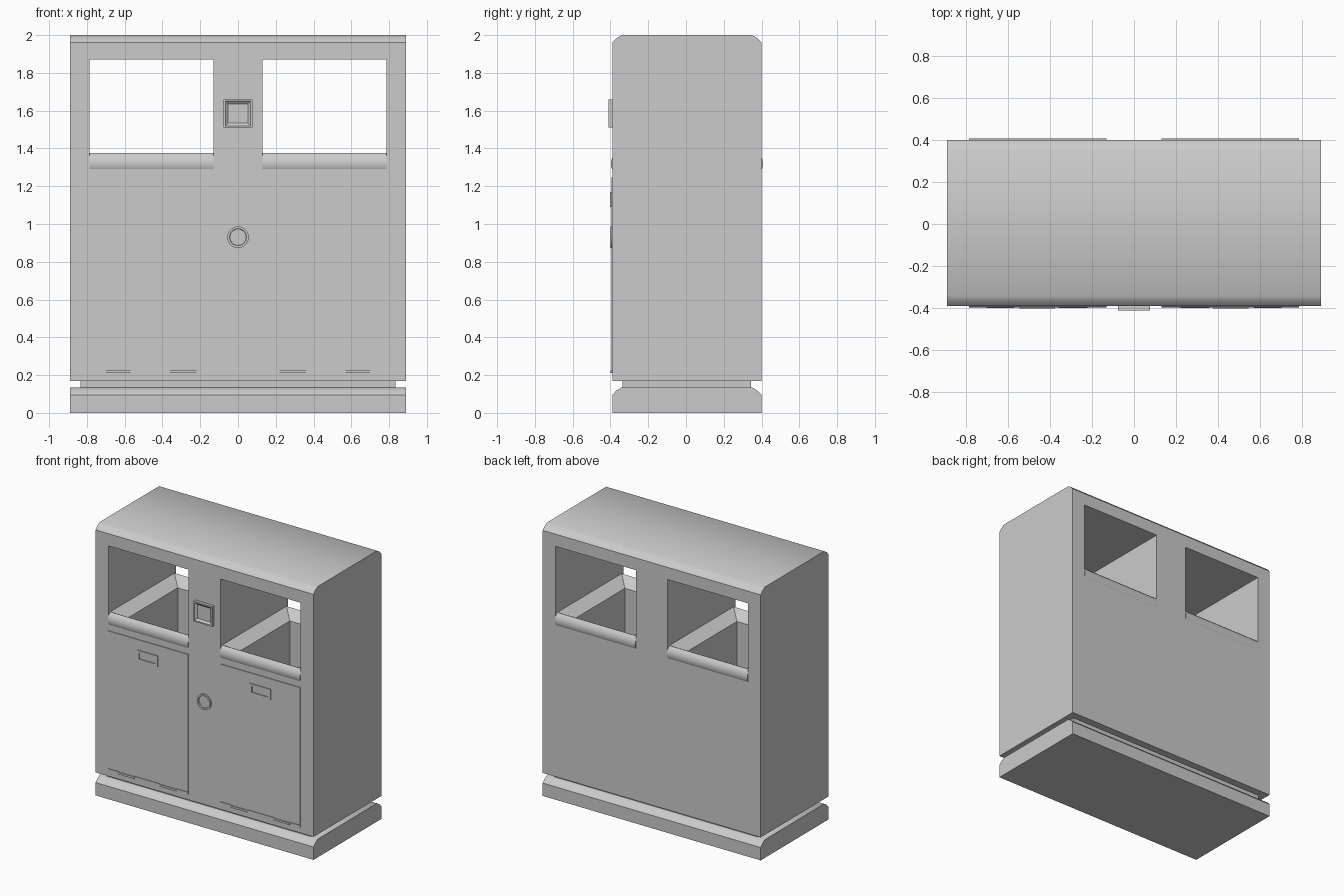
import bpy, bmesh, math
from mathutils import Matrix, Vector

if "Cube" in bpy.data.objects:
    bpy.data.objects.remove(bpy.data.objects["Cube"], do_unlink=True)

grey = bpy.data.materials.new("light grey metal")
grey.use_nodes = True
colour = (0.6, 0.6, 0.6, 1)
grey.diffuse_color = colour
grey.node_tree.nodes["Principled BSDF"].inputs["Base Color"].default_value = colour

FRONT, BACK, HALF = -0.39, 0.40, 0.89
MID = (FRONT + BACK) / 2
IN, OUT = 0.13, 0.785          # sides of each opening


def finish(name, bm, smooth=False):
    bmesh.ops.recalc_face_normals(bm, faces=bm.faces[:])
    mesh = bpy.data.meshes.new(name)
    bm.to_mesh(mesh)
    bm.free()
    ob = bpy.data.objects.new(name, mesh)
    bpy.context.collection.objects.link(ob)
    mesh.materials.append(grey)
    if smooth:
        bpy.ops.object.select_all(action='DESELECT')
        ob.select_set(True)
        bpy.context.view_layer.objects.active = ob
        bpy.ops.object.shade_smooth_by_angle(angle=math.radians(35))
    return ob


def box(name, x, y, z):
    bm = bmesh.new()
    bmesh.ops.create_cube(bm, size=1)
    for v in bm.verts:
        v.co = Vector([(a + b) / 2 + c * (b - a) for (a, b), c in zip((x, y, z), v.co)])
    return finish(name, bm)


def slab(name, bottom, top, drop):
    """Long block whose front and back top edges are softly bevelled."""
    d = 0.05
    half = [(FRONT, bottom), (FRONT, top - drop), (FRONT + d * 0.4, top - drop * 0.45), (FRONT + d, top)]
    prof = half + [(2 * MID - y, z) for y, z in reversed(half)]
    bm = bmesh.new()
    face = bm.faces.new([bm.verts.new((-HALF, y, z)) for y, z in prof])
    new = bmesh.ops.extrude_face_region(bm, geom=[face])["geom"]
    bmesh.ops.translate(bm, vec=(2 * HALF, 0, 0), verts=[g for g in new if isinstance(g, bmesh.types.BMVert)])
    return finish(name, bm, True)


def cut(ob, cutter):
    cutter.hide_render = True
    cutter.hide_set(True)
    mod = ob.modifiers.new("cut", 'BOOLEAN')
    mod.object = cutter
    mod.solver = 'EXACT'
    bpy.context.view_layer.update()
    mesh = bpy.data.meshes.new_from_object(ob.evaluated_get(bpy.context.evaluated_depsgraph_get()))
    ob.modifiers.clear()
    ob.data = mesh
    bpy.data.objects.remove(cutter, do_unlink=True)


def span(side, a, b):
    return tuple(sorted((side * a, side * b)))


def frame_plate(name, x, z, back, front, rings):
    """Raised rectangular plate; rings are (inset, depth below the front)."""
    bm = bmesh.new()
    loops = []
    for inset, y in [(0, back), (0, front)] + [(i, front + d) for i, d in rings]:
        a, b, c, d = x[0] + inset, x[1] - inset, z[0] + inset, z[1] - inset
        loops.append([bm.verts.new(p) for p in ((a, y, c), (b, y, c), (b, y, d), (a, y, d))])
    for p, q in zip(loops, loops[1:]):
        for i in range(4):
            j = (i + 1) % 4
            bm.faces.new((p[i], p[j], q[j], q[i]))
    bm.faces.new(loops[0])
    bm.faces.new(loops[-1])
    return finish(name, bm)


# Plinth, recessed neck and cabinet
slab("plinth", 0, 0.135, 0.04)
box("recessed_neck", (-0.835, 0.835), (-0.335, 0.345), (0.13, 0.175))
cabinet = slab("cabinet", 0.17, 2.0, 0.04)

for side, word in ((1, "left"), (-1, "right")):
    # Through opening and bin well
    cut(cabinet, box("opening_cutter", span(side, IN, OUT), (-0.6, 0.6), (1.29, 1.87)))
    cut(cabinet, box("well_cutter", span(side, IN + 0.08, OUT - 0.08),
                     (FRONT + 0.1, BACK - 0.1), (0.28, 1.4)))

    # Hopper: rolled lips, sloping funnel, deep well
    bm = bmesh.new()
    loops = []
    a, b = span(side, IN, OUT)
    for ix, iy, z in ((0, 0, 1.29), (0, -0.007, 1.305), (0, -0.006, 1.335), (0, 0.004, 1.36),
                      (0, 0.02, 1.375), (0.09, 0.11, 1.325), (0.09, 0.11, 0.3)):
        x0, x1, y0, y1 = a + ix, b - ix, FRONT + iy, BACK - iy
        loops.append([bm.verts.new(p) for p in ((x0, y0, z), (x1, y0, z), (x1, y1, z), (x0, y1, z))])
    for p, q in zip(loops, loops[1:]):
        for i in range(4):
            j = (i + 1) % 4
            bm.faces.new((p[i], p[j], q[j], q[i]))
    bm.faces.new(loops[-1])
    finish(word + "_hopper", bm, True)

    # Door with hinge leaves, barrels and recessed handle
    box(word + "_door", (a, b), (FRONT - 0.005, FRONT + 0.01), (0.23, 1.245))
    for u, v in ((0.13, 0.22), (0.36, 0.57), (0.70, 0.785)):
        box(word + "_hinge_leaf", span(side, u, v), (FRONT - 0.006, FRONT + 0.01), (0.212, 0.228))
    for u, v in ((0.22, 0.36), (0.57, 0.70)):
        box(word + "_hinge_barrel", span(side, u, v), (FRONT - 0.009, FRONT + 0.01), (0.21, 0.224))
    frame_plate(word + "_handle", span(side, 0.375, 0.545), (1.09, 1.17),
                FRONT, FRONT - 0.012, [(0.018, 0), (0.018, 0.008)])

# Central sensor panel
frame_plate("sensor_panel", (-0.077, 0.077), (1.51, 1.66), FRONT + 0.01, FRONT - 0.02,
            [(0.01, 0), (0.014, 0.004), (0.024, 0.012)])

# Central lock: ring with sunken keyhole disc
bm = bmesh.new()
loops = []
for r, y in ((0.057, 0.005), (0.057, -0.010), (0.045, -0.010), (0.043, -0.002)):
    loops.append([bm.verts.new((r * math.cos(t), FRONT + y, 0.93 + r * math.sin(t)))
                  for t in (math.tau * k / 32 for k in range(32))])
for p, q in zip(loops, loops[1:]):
    for i in range(32):
        j = (i + 1) % 32
        bm.faces.new((p[i], p[j], q[j], q[i]))
bm.faces.new(loops[-1])
finish("lock_ring", bm, True)
